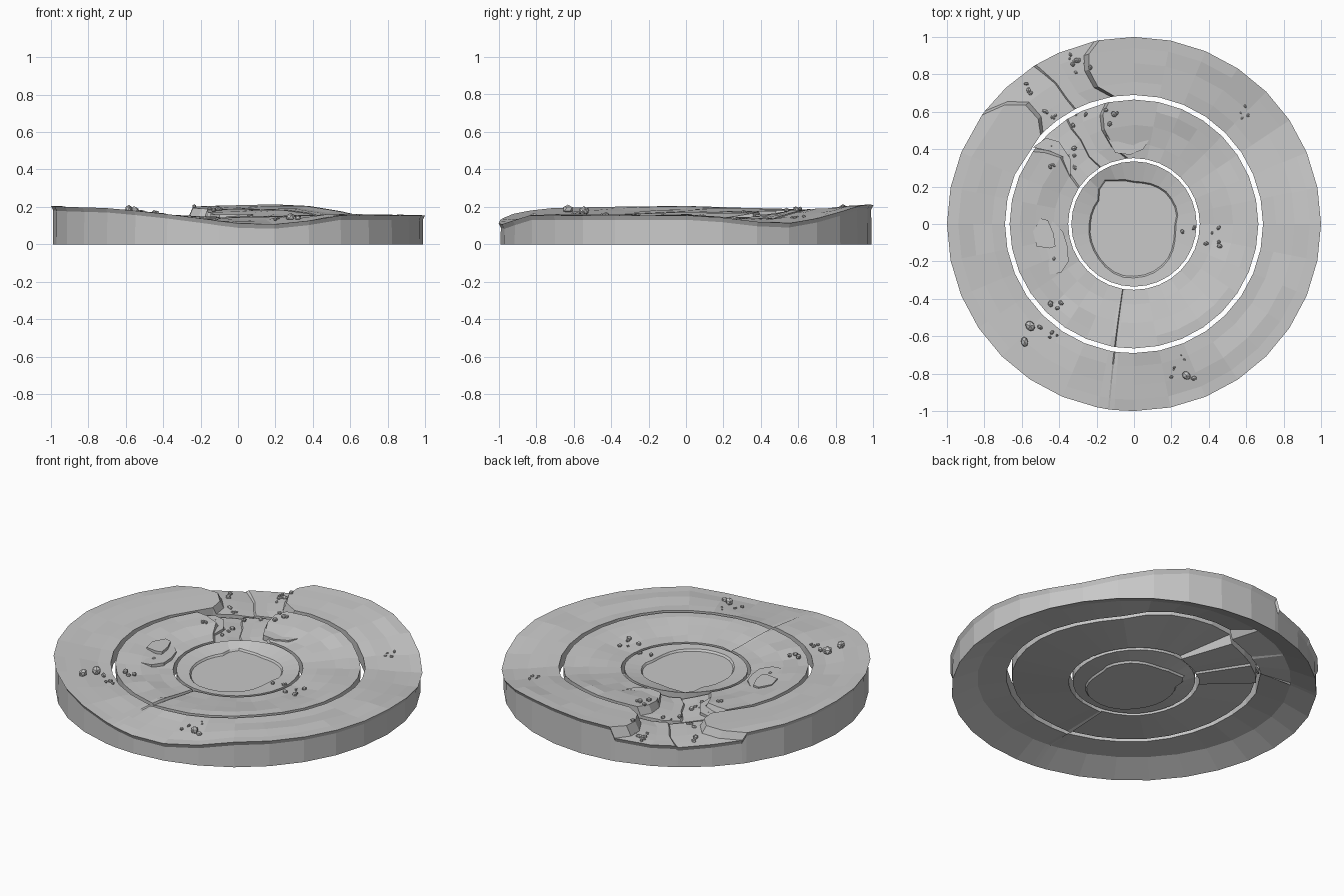
import bpy, bmesh, math, random
from mathutils import Vector, Matrix

if "Cube" in bpy.data.objects:
    bpy.data.objects.remove(bpy.data.objects["Cube"])

random.seed(4)
stone = bpy.data.materials.new("grey_stone")
stone.diffuse_color = (0.58, 0.58, 0.58, 1)
stone.use_nodes = True
stone.node_tree.nodes["Principled BSDF"].inputs["Base Color"].default_value = stone.diffuse_color
THICK = .08


def interp(table, x):
    for (x0, y0), (x1, y1) in zip(table, table[1:]):
        if x <= x1:
            return y0 + (y1 - y0) * max(0, (x - x0) / (x1 - x0))
    return table[-1][1]


# height of the ground by angle: at the rim, at the outer gap, at the inner gap
RIM = [(0, .155), (15, .138), (27, .11), (37, .115), (48, .15), (64, .2), (75, .215),
       (100, .205), (145, .185), (180, .205), (205, .2), (228, .193), (246, .165), (260, .135),
       (270, .112), (280, .105), (292, .125), (303, .155), (360, .155)]
MID = [(0, .15), (30, .137), (45, .14), (62, .18), (90, .19), (150, .175), (180, .175),
       (225, .15), (275, .145), (315, .16), (360, .15)]
INN = [(0, .125), (90, .145), (150, .14), (225, .12), (300, .122), (360, .125)]
# angle of both trench edges by radius
EDGE_R = [(.35, 95), (.39, 104), (.52, 108), (.62, 106), (.665, 102), (.69, 99),
          (.75, 105), (.88, 107), (.95, 105), (1, 101)]
EDGE_L = [(.35, 147), (.43, 143), (.54, 137), (.665, 144), (.69, 136), (.74, 132),
          (.89, 132), (.95, 138), (1, 144)]


def ground(r, a):
    a %= 360
    inn, mid = interp(INN, a), interp(MID, a)
    return interp([(.2, inn - .005), (.345, inn), (.44, inn * .75 + mid * .25),
                   (.57, inn * .15 + mid * .85), (.68, mid), (1, interp(RIM, a))], r)


def surface(r, a):
    if r > .345 and interp(EDGE_R, r) < a % 360 < interp(EDGE_L, r):
        return .12 + .02 * max(0, r - .4)
    return ground(r, a)


def polar(r, a, z):
    t = math.radians(a)
    return Vector((r * math.cos(t), r * math.sin(t), z))


def new_object(name, bm):
    bmesh.ops.recalc_face_normals(bm, faces=bm.faces)
    me = bpy.data.meshes.new(name)
    bm.to_mesh(me)
    bm.free()
    me.materials.append(stone)
    ob = bpy.data.objects.new(name, me)
    bpy.context.collection.objects.link(ob)
    return ob


def loft(bm, loops, closed=False):
    rows = [[bm.verts.new(p) for p in loop] for loop in loops]
    for A, B in zip(rows, rows[1:] + rows[:1] if closed else rows[1:]):
        n = len(A)
        for i in range(n):
            j = (i + 1) % n
            bm.faces.new((A[i], A[j], B[j], B[i]))
    return rows


def trench_loop(r, rough):
    """One closed loop of ground points, with cliffs at the trench and the crack."""
    er, el = interp(EDGE_R, r), interp(EDGE_L, r)
    lo = .12 + .02 * (r - .4)
    crack = interp([(.35, .012), (.66, .014), (.69, .006), (1, .002)], r)
    pts = []
    for k in range(32):
        a = k * 11.25
        if a < 92 or a > 152:
            pts.append((a, ground(r, a) + random.uniform(-rough, rough)))
        if k == 8:
            pts += [(er - .4, ground(r, er)), (er + 1.2, lo + .01)]
            pts += [(er + (el - er) * f, lo + dz) for f, dz in
                    ((.3, -.002), (.48, 0), (.5, -.01), (.75, .004))]
            pts += [(el - 1.2, lo + .012), (el + .4, ground(r, el))]
        if k == 23:
            a = interp([(.35, 260), (1, 262)], r)
            pts += [(a, ground(r, a)), (a + .5, ground(r, a) - crack),
                    (a + 2, ground(r, a + 2) - crack * .5)]
    return [polar(r, a, z) for a, z in pts]


def moved(loop, scale, dz=0, z=None):
    return [Vector((p.x * scale, p.y * scale, p.z - dz if z is None else z)) for p in loop]


# outer ring: skirt, rim lip, ground, gap wall and a hollowed underside
bm = bmesh.new()
tops = [trench_loop(r, 0 if r in (1, .69) else .006) for r in (1, .94, .86, .76, .69)]
loft(bm, [moved(tops[0], .99, z=0), moved(tops[0], .988, .024)] + tops
     + [moved(tops[-1], 1.004, THICK), moved(tops[0], .85, z=.065)], closed=True)
new_object("outer_ring", bm)

# middle ring: a thick slab between both gaps
bm = bmesh.new()
tops = [trench_loop(r, 0 if r in (.665, .352) else .006) for r in (.665, .61, .53, .43, .352)]
loft(bm, tops + [moved(tops[-1], 1.006, THICK), moved(tops[0], .996, THICK)], closed=True)
new_object("middle_ring", bm)

# inner disc with a sunken, irregular floor
bm = bmesh.new()
ANG = [k * 11.25 for k in range(32)]
CORNERS = [(0, (.225, 0)), (14, (.235, .06)), (45, (.17, .175)), (90, (.01, .225)),
           (125, (-.13, .23)), (132, (-.2, .24)), (146, (-.175, .15)), (180, (-.24, 0)),
           (220, (-.2, -.17)), (250, (-.08, -.28)), (290, (.09, -.27)), (312, (.18, -.2)),
           (345, (.22, -.06))]
rim = [polar(.335, a, interp(INN, a)) for a in ANG]
outline = [math.degrees(math.atan2(y, x)) % 360 for _, (x, y) in CORNERS]
radii = sorted((t, math.hypot(x, y)) for t, (_, (x, y)) in zip(outline, CORNERS))
radii.append((360, radii[0][1]))
edge = [polar(interp(radii, a), a, .119) for a in ANG]
rows = loft(bm, [moved(rim, .99, THICK), rim, edge, moved(edge, .97, .011)])
bm.faces.new(rows[-1])
base = loft(bm, [moved(rim, .99, THICK), moved(edge, 1, THICK), moved(edge, .97, THICK + .011)])
bm.faces.new(base[-1])
bmesh.ops.remove_doubles(bm, verts=bm.verts, dist=1e-5)
new_object("inner_disc", bm)


# stepped ledges: thin curved slabs that follow the broken banks
def ledge(name, points, z, thick):
    bm = bmesh.new()
    top = [Vector((x, y, z)) for x, y in points]
    rows = loft(bm, [top, moved(top, 1, thick)])
    for row in rows:
        bm.faces.new(row)
    new_object(name, bm)


ledge("left_ledge_low", [(-.47, .03), (-.43, .01), (-.38, -.04), (-.355, -.12), (-.35, -.2),
                         (-.39, -.26), (-.45, -.27), (-.47, -.2), (-.48, -.08)], .147, .03)
ledge("left_ledge_high", [(-.5, .03), (-.46, .02), (-.43, -.05), (-.42, -.12), (-.45, -.13),
                          (-.52, -.12), (-.54, -.04)], .163, .03)
ledge("back_ledge", [(-.14, .62), (-.1, .6), (-.08, .5), (.0, .43), (.08, .45), (.05, .4),
                     (-.02, .37), (-.1, .38), (-.15, .47)], .158, .035)
ledge("side_ledge", [(-.54, .41), (-.45, .39), (-.38, .36), (-.37, .24), (-.34, .24),
                     (-.34, .35), (-.4, .44), (-.47, .46)], .145, .03)

# scattered rubble, in clusters: centre x, y, spread, count, largest size
bm = bmesh.new()
CLUSTERS = [(-.33, .9, .04, 5, .022), (-.27, .8, .06, 4, .018), (-.59, .73, .04, 3, .022),
            (-.46, .59, .05, 5, .02), (-.38, .35, .07, 9, .022), (-.28, .58, .06, 4, .018),
            (-.13, .57, .05, 5, .02), (.58, .6, .04, 4, .02), (.42, -.07, .05, 5, .02),
            (.29, -.05, .04, 3, .018), (-.44, -.13, .06, 4, .018), (-.43, -.46, .05, 3, .024),
            (-.46, -.58, .05, 4, .022), (.18, -.78, .05, 3, .014), (.27, -.71, .02, 2, .014)]
spots = [(-.555, -.545, .032), (-.585, -.63, .03), (.28, -.81, .028), (.32, -.825, .018)]
for x, y, s, n, big in CLUSTERS:
    spots += [(x + random.uniform(-s, s), y + random.uniform(-s, s),
               random.uniform(.4, .85) * big) for _ in range(n)]
for x, y, size in spots:
    r, a = math.hypot(x, y), math.degrees(math.atan2(y, x))
    geo = bmesh.ops.create_icosphere(bm, subdivisions=1, radius=size)
    m = (Matrix.Translation((x, y, surface(r, a) + size * .45))
         @ Matrix.Rotation(random.uniform(0, 6), 4, 'Z')
         @ Matrix.Diagonal((1, random.uniform(.6, .9), .8, 1)))
    bmesh.ops.transform(bm, matrix=m, verts=geo["verts"])
new_object("rubble", bm)
